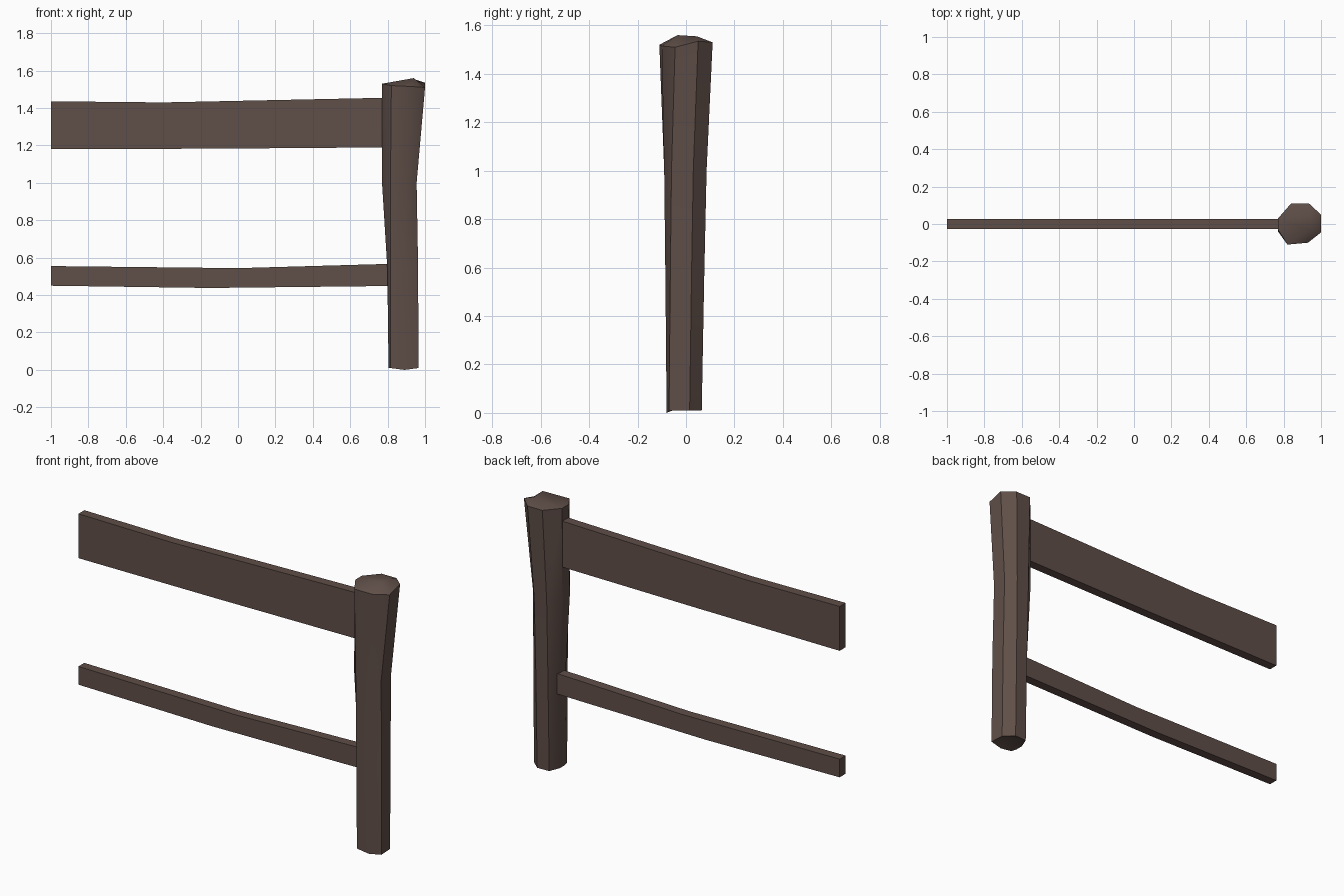
import bpy, bmesh, math
from mathutils import Vector

old = bpy.data.objects.get("Cube")
if old:
    bpy.data.objects.remove(old, do_unlink=True)

wood = bpy.data.materials.new("dark brown wood")
wood.use_nodes = True
WOOD = (0.115, 0.077, 0.065, 1)
wood.diffuse_color = WOOD
wood.node_tree.nodes["Principled BSDF"].inputs["Base Color"].default_value = WOOD


def finish(bm, name):
    bmesh.ops.recalc_face_normals(bm, faces=bm.faces)
    mesh = bpy.data.meshes.new(name)
    bm.to_mesh(mesh)
    bm.free()
    mesh.materials.append(wood)
    obj = bpy.data.objects.new(name, mesh)
    bpy.context.collection.objects.link(obj)
    return obj


def plank(name, outline, half_depth=0.027):
    """Extrude an x-z outline through the thickness of a board."""
    bm = bmesh.new()
    face = bm.faces.new([bm.verts.new((x, -half_depth, z)) for x, z in outline])
    new = bmesh.ops.extrude_face_region(bm, geom=[face])["geom"]
    moved = [v for v in new if isinstance(v, bmesh.types.BMVert)]
    bmesh.ops.translate(bm, verts=moved, vec=(0, 2 * half_depth, 0))
    return finish(bm, name)


def cap(bm, ring, peaks):
    """Close a ring by joining each rim edge to its nearest peak."""
    tips = [bm.verts.new(p) for p in peaks]
    near = [min(tips, key=lambda t: abs(t.co.y - v.co.y)) for v in ring]
    for i in range(len(ring)):
        j = (i + 1) % len(ring)
        bm.faces.new(dict.fromkeys([ring[i], ring[j], near[j], near[i]]))


# Rough-hewn eight-sided post, flaring toward the top
foot = [(.965, -.07, .01), (.96, .015, .01), (.905, .065, .01), (.83, .062, .01),
        (.805, 0, .01), (.805, -.045, .01), (.815, -.08, .01), (.89, -.08, 0)]
waist = [(.955, -.06, 1), (.955, .03, 1), (.91, .085, 1), (.83, .085, 1),
         (.77, .03, 1), (.77, -.04, 1), (.815, -.09, 1), (.9, -.09, 1)]
head = [(1, -.045, 1.51), (1, .05, 1.535), (.935, .11, 1.53), (.84, .11, 1.53),
        (.77, .03, 1.53), (.77, -.03, 1.53), (.82, -.11, 1.52), (.93, -.10, 1.515)]
shin = []
for a, b in zip(foot, waist):
    p = Vector(a).lerp(Vector(b), 0.2)
    p.y = (a[1] + b[1]) / 2
    p.z = 0.55
    shin.append(p)

bm = bmesh.new()
rings = [[bm.verts.new(p) for p in ring] for ring in (foot, shin, waist, head)]
for low, high in zip(rings, rings[1:]):
    for i in range(8):
        j = (i + 1) % 8
        bm.faces.new((low[i], low[j], high[j], high[i]))
cap(bm, rings[0], [(.885, -.005, .03)])
cap(bm, rings[-1], [(.94, -.035, 1.56), (.94, .045, 1.555)])
post = finish(bm, "post")
bpy.ops.object.select_all(action='DESELECT')
post.select_set(True)
bpy.context.view_layer.objects.active = post
bpy.ops.object.shade_smooth_by_angle(angle=math.radians(40))

# Slightly bowed rails running into the post
plank("upper_rail", [(-1, 1.18), (-.1, 1.183), (.84, 1.19),
                     (.84, 1.456), (-.4, 1.43), (-1, 1.436)])
plank("lower_rail", [(-1, .45), (-.15, .438), (.85, .449),
                     (.85, .568), (0, .544), (-1, .555)])
